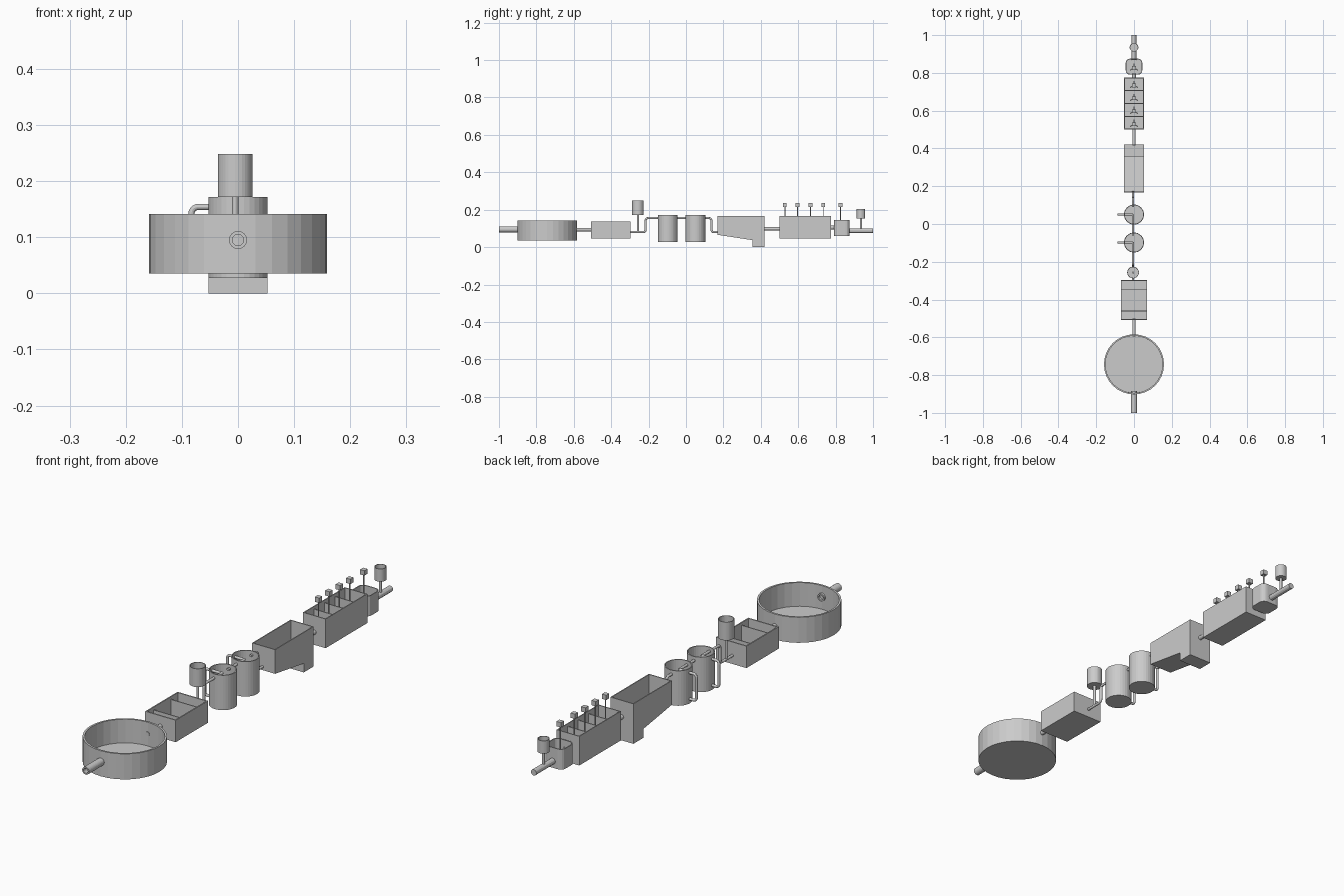
import bpy, bmesh, math
from mathutils import Vector

if "Cube" in bpy.data.objects:
    bpy.data.objects.remove(bpy.data.objects["Cube"])


def add_object(name, bm):
    bmesh.ops.recalc_face_normals(bm, faces=bm.faces)
    mesh = bpy.data.meshes.new(name)
    bm.to_mesh(mesh)
    bm.free()
    ob = bpy.data.objects.new(name, mesh)
    bpy.context.collection.objects.link(ob)
    return ob


def prism_faces(bm, bottom, top, cap_top):
    a = [bm.verts.new(p) for p in bottom]
    b = [bm.verts.new(p) for p in top]
    n = len(a)
    for i in range(n):
        bm.faces.new((a[i], a[(i + 1) % n], b[(i + 1) % n], b[i]))
    bm.faces.new(a[::-1])
    if cap_top:
        bm.faces.new(b)


def circle(r, x, y, n=32):
    return [(x + r * math.cos(2 * math.pi * i / n),
             y + r * math.sin(2 * math.pi * i / n)) for i in range(n)]


def rect(hx, y0, y1):
    return [(-hx, y0), (hx, y0), (hx, y1), (-hx, y1)]


def rounded_rect(hx, y0, y1, r, n=4):
    pts = []
    centres = [(hx - r, y1 - r), (r - hx, y1 - r), (r - hx, y0 + r), (hx - r, y0 + r)]
    for k, (cx, cy) in enumerate(centres):
        for i in range(n + 1):
            a = math.pi / 2 * (k + i / n)
            pts.append((cx + r * math.cos(a), cy + r * math.sin(a)))
    return pts


def thicken(ob, wall):
    m = ob.modifiers.new("wall", 'SOLIDIFY')
    m.thickness, m.offset, m.use_even_offset = wall, -1, True


def vessel(name, outline, z0, z1, wall=0.005):
    """Open-topped tank: floor and walls, thickened inwards."""
    bm = bmesh.new()
    prism_faces(bm, [(x, y, z0) for x, y in outline], [(x, y, z1) for x, y in outline], True)
    ob_bm = bm
    bmesh.ops.recalc_face_normals(ob_bm, faces=ob_bm.faces)
    top = max(ob_bm.faces, key=lambda f: f.calc_center_median().z)
    bmesh.ops.delete(ob_bm, geom=[top], context='FACES_ONLY')
    mesh = bpy.data.meshes.new(name)
    ob_bm.to_mesh(mesh)
    ob_bm.free()
    ob = bpy.data.objects.new(name, mesh)
    bpy.context.collection.objects.link(ob)
    thicken(ob, wall)
    return ob


def box(name, x0, x1, y0, y1, z0, z1):
    bm = bmesh.new()
    pts = [(x0, y0), (x1, y0), (x1, y1), (x0, y1)]
    prism_faces(bm, [(x, y, z0) for x, y in pts], [(x, y, z1) for x, y in pts], True)
    return add_object(name, bm)


def pipe(name, pts, r, bend=0.014):
    """Round pipe along a path with filleted corners."""
    pts = [Vector(p) for p in pts]
    path = [pts[0]]
    for a, b, c in zip(pts, pts[1:], pts[2:]):
        s, e = b + (a - b).normalized() * bend, b + (c - b).normalized() * bend
        for i in range(6):
            t = i / 5
            path.append(s * (1 - t) ** 2 + b * 2 * t * (1 - t) + e * t * t)
    path.append(pts[-1])
    cu = bpy.data.curves.new(name, 'CURVE')
    cu.dimensions = '3D'
    cu.bevel_depth, cu.bevel_resolution, cu.use_fill_caps = r, 4, True
    sp = cu.splines.new('POLY')
    sp.points.add(len(path) - 1)
    for p, q in zip(sp.points, path):
        p.co = (*q, 1)
    sp.use_smooth = False
    ob = bpy.data.objects.new(name, cu)
    bpy.context.collection.objects.link(ob)
    return ob


def mixer(name, y, z_blade):
    """Motor block, shaft and three-armed impeller."""
    pipe(name + "_shaft", [(0, y, z_blade - 0.006), (0, y, 0.218)], 0.0025)
    box(name + "_motor", -0.01, 0.01, y - 0.01, y + 0.01, 0.215, 0.235)
    bm = bmesh.new()
    for k in range(3):
        a = math.radians(90 + 120 * k)
        u, v = Vector((math.cos(a), math.sin(a), 0)), Vector((-math.sin(a), math.cos(a), 0))
        c = Vector((0, y, z_blade))
        ring = [c - v * 0.0025, c + u * 0.024 - v * 0.0025,
                c + u * 0.024 + v * 0.0025, c + v * 0.0025]
        prism_faces(bm, [p - Vector((0, 0, 0.005)) for p in ring],
                    [p + Vector((0, 0, 0.005)) for p in ring], True)
    add_object(name + "_impeller", bm)


# Inlet tube, hollow, leading into the round basin
bm = bmesh.new()
rings = []
for r, y in ((0.016, -1), (0.016, -0.885), (0.010, -0.885), (0.010, -1)):
    rings.append([bm.verts.new((x, y, z)) for x, z in circle(r, 0, 0.095, 24)])
for k in range(4):
    a, b = rings[k], rings[(k + 1) % 4]
    for i in range(24):
        j = (i + 1) % 24
        bm.faces.new((a[i], a[j], b[j], b[i]))
add_object("inlet_pipe", bm)

# Round basin
vessel("round_basin", circle(0.159, 0, -0.743), 0.035, 0.141, 0.008)
pipe("basin_outlet_pipe", [(0, -0.595, 0.093), (0, -0.50, 0.093)], 0.009)

# Baffled box tank
vessel("baffle_tank", rect(0.07, -0.509, -0.297), 0.045, 0.136)
for i, y in enumerate((-0.460, -0.346)):
    box(f"baffle_{i}", -0.066, 0.066, y - 0.002, y + 0.002, 0.048, 0.125)

# Feed pipe and dosing cup ahead of the filters
PX = -0.005
pipe("filter_feed_pipe", [(PX, -0.302, 0.08), (PX, -0.216, 0.08),
                          (PX, -0.216, 0.155), (PX, -0.096, 0.155)], 0.0055)
pipe("dosing_stand_front", [(PX, -0.257, 0.08), (PX, -0.257, 0.20)], 0.0055)
vessel("dosing_cup_front", circle(0.031, PX, -0.257), 0.172, 0.248, 0.003)

# Pair of filter columns with side loops
for i, y in enumerate((-0.098, 0.050)):
    vessel(f"filter_column_{i}", circle(0.053, 0, y), 0.027, 0.172, 0.004)
    pipe(f"filter_side_pipe_{i}", [(PX, y, 0.154), (-0.083, y, 0.154),
                                   (-0.083, y, 0.045), (-0.045, y, 0.045)], 0.0055)
pipe("filter_link_pipe", [(PX, -0.06, 0.155), (PX, 0.05, 0.155)], 0.0055)
pipe("filter_outlet_pipe", [(PX, 0.09, 0.155), (PX, 0.136, 0.155),
                            (PX, 0.136, 0.08), (PX, 0.175, 0.08)], 0.0055)

# Settling tank with sloped floor and sump, open on top
profile = [(0.168, 0.166), (0.168, 0.066), (0.356, 0.037),
           (0.356, 0.0), (0.421, 0.0), (0.421, 0.166)]
bm = bmesh.new()
prism_faces(bm, [(-0.053, y, z) for y, z in profile], [(0.053, y, z) for y, z in profile], True)
bmesh.ops.recalc_face_normals(bm, faces=bm.faces)
lid = [f for f in bm.faces if f.calc_center_median().z > 0.165]
bmesh.ops.delete(bm, geom=lid, context='FACES_ONLY')
thicken(add_object("settling_tank", bm), 0.004)
pipe("settling_outlet_pipe", [(0, 0.415, 0.098), (0, 0.506, 0.098)], 0.009)

# Four-chamber mixing tank
Y0, Y1 = 0.501, 0.775
vessel("mixing_tank", rect(0.052, Y0, Y1), 0.045, 0.166, 0.004)
step = (Y1 - Y0) / 4
for i in range(4):
    mixer(f"mixer_{i}", Y0 + step * (i + 0.5) - 0.007, 0.075)
    if i:
        y = Y0 + step * i
        box(f"divider_{i}", -0.049, 0.049, y - 0.002, y + 0.002, 0.048, 0.155)
pipe("mixing_outlet_pipe", [(0, 0.77, 0.105), (0, 0.797, 0.105)], 0.010)

# Small rounded tank with its own mixer
vessel("small_tank", rounded_rect(0.044, 0.791, 0.875, 0.022), 0.060, 0.144, 0.004)
mixer("small_tank_mixer", 0.826, 0.085)

# Outlet pipe with dosing cup
pipe("outlet_pipe", [(0, 0.868, 0.088), (0, 1.0, 0.088)], 0.0125)
pipe("dosing_stand_back", [(0, 0.935, 0.09), (0, 0.935, 0.158)], 0.0055)
vessel("dosing_cup_back", circle(0.023, 0, 0.935), 0.152, 0.205, 0.003)
